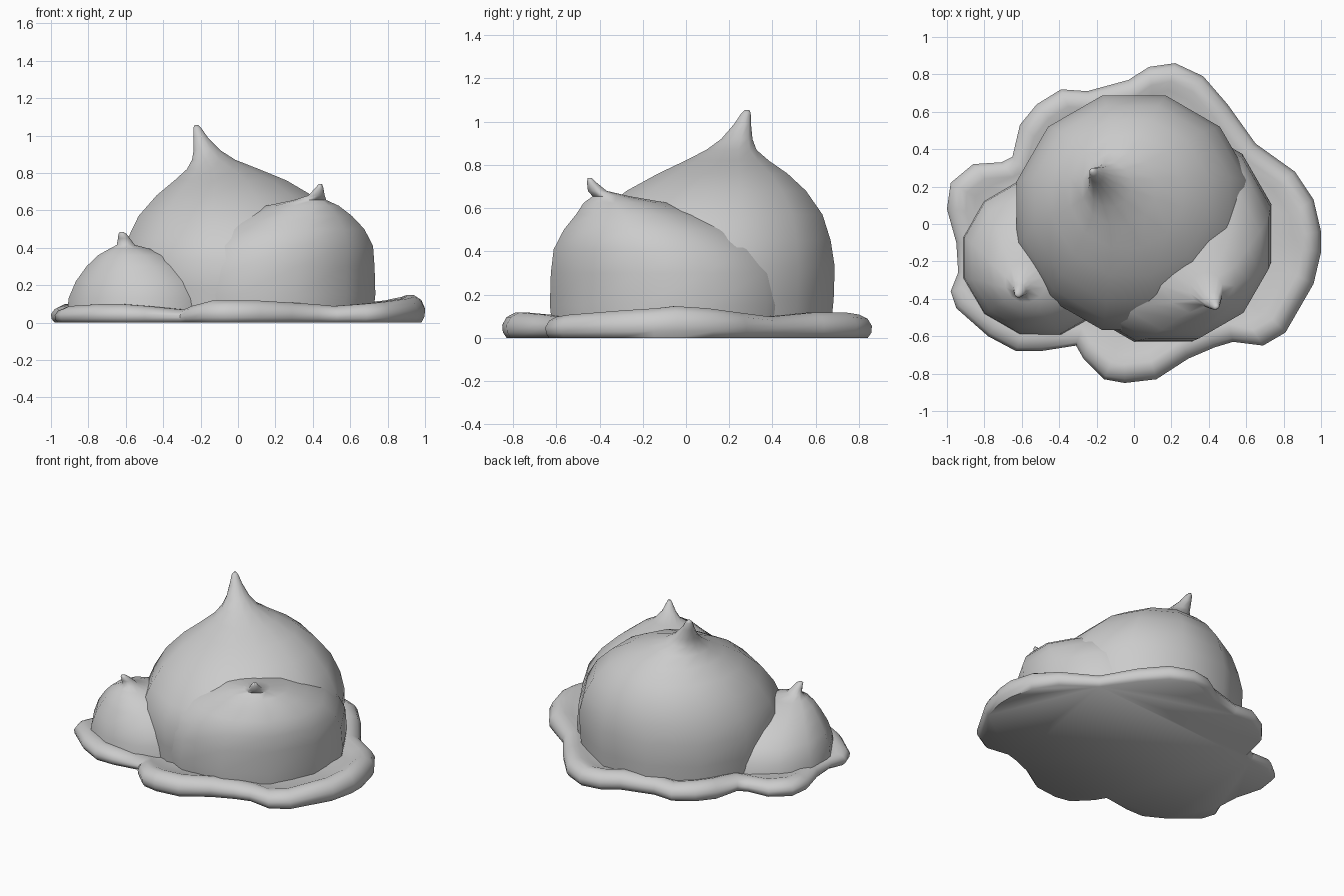
import bpy
import bmesh
from math import cos, sin, pi, radians
from mathutils import Vector

cube = bpy.data.objects.get("Cube")
if cube:
    bpy.data.objects.remove(cube, do_unlink=True)

GREY = (0.6, 0.6, 0.6, 1.0)
cream = bpy.data.materials.new("cream_grey")
cream.use_nodes = True
cream.diffuse_color = GREY
cream.node_tree.nodes["Principled BSDF"].inputs["Base Color"].default_value = GREY


def loft(name, rings, angle):
    """Skin a stack of closed rings, cap both ends and shade it smooth."""
    bm = bmesh.new()
    loops = [[bm.verts.new(p) for p in ring] for ring in rings]
    count = len(loops[0])
    for low, high in zip(loops, loops[1:]):
        for i in range(count):
            j = (i + 1) % count
            bm.faces.new((low[i], low[j], high[j], high[i]))
    bm.faces.new(loops[0][::-1])
    bm.faces.new(loops[-1])
    bmesh.ops.recalc_face_normals(bm, faces=bm.faces[:])
    mesh = bpy.data.meshes.new(name)
    bm.to_mesh(mesh)
    bm.free()
    mesh.materials.append(cream)
    obj = bpy.data.objects.new(name, mesh)
    bpy.context.collection.objects.link(obj)
    bpy.ops.object.select_all(action='DESELECT')
    obj.select_set(True)
    bpy.context.view_layer.objects.active = obj
    bpy.ops.object.shade_smooth_by_angle(angle=radians(angle))
    return obj


def dollop(name, profile, sides=12):
    """A leaning dome with a pulled peak; profile rows are x, y, z, radius."""
    rings = []
    for x, y, z, r in profile:
        turns = [2 * pi * (i + 0.5) / sides for i in range(sides)]
        rings.append([(x + r * cos(a), y + r * sin(a), z) for a in turns])
    return loft(name, rings, 80)


# Three dollops, each leaning towards its peak
dollop("large_dollop", [
    (0, .06, .03, .63), (0, .06, .18, .645), (0, .06, .33, .65),
    (0, .08, .45, .61), (-.01, .11, .57, .54), (-.02, .14, .68, .43),
    (-.04, .17, .76, .31), (-.08, .19, .82, .20), (-.13, .21, .87, .12),
    (-.165, .235, .92, .075), (-.2, .262, .99, .04), (-.218, .278, 1.04, .022),
    (-.222, .283, 1.055, .01)])
dollop("medium_dollop", [
    (.155, -.05, .03, .585), (.155, -.05, .15, .6), (.165, -.06, .3, .585),
    (.21, -.1, .41, .53), (.26, -.15, .5, .43), (.31, -.21, .57, .31),
    (.345, -.28, .625, .2), (.385, -.345, .655, .09), (.42, -.41, .68, .045),
    (.435, -.437, .72, .022), (.44, -.445, .74, .01)])
dollop("small_dollop", [
    (-.5, -.18, .03, .43), (-.5, -.18, .13, .42), (-.51, -.2, .22, .37),
    (-.53, -.23, .3, .29), (-.555, -.275, .36, .2), (-.58, -.31, .395, .11),
    (-.6, -.335, .415, .05), (-.61, -.355, .45, .033), (-.618, -.372, .475, .022),
    (-.622, -.376, .484, .01)])

# Puddle outline, anticlockwise: x, y and rim height in hundredths
OUTLINE = [
    (22, 86, 11), (8, 84, 11), (-3, 77, 11), (-25, 71, 10), (-39, 72, 10),
    (-52, 64, 11), (-61, 53, 11), (-65, 36, 9), (-71, 33, 8), (-86, 32, 9),
    (-98, 22, 10), (-100, 8, 9), (-95, -10, 8), (-94, -26, 8), (-98, -36, 8),
    (-95, -45, 9), (-78, -60, 10), (-63, -68, 10), (-50, -68, 9), (-31, -65, 7),
    (-27, -72, 9), (-16, -83, 12), (-5, -85, 12), (12, -83, 12), (29, -72, 11),
    (43, -66, 10), (53, -63, 9), (69, -65, 10), (81, -58, 11), (96, -32, 13),
    (100, -15, 14), (100, -4, 15), (96, 13, 14), (86, 28, 12), (65, 43, 10),
    (50, 64, 12), (37, 79, 12)]
edge = [Vector((x, y, 0)) / 100 for x, y, h in OUTLINE]
rim = [h / 100 for x, y, h in OUTLINE]
n = len(edge)


def inset(dist, height):
    """Outline moved inwards by dist; height is a fraction of the rim."""
    ring = []
    for i, p in enumerate(edge):
        along = edge[(i + 2) % n] - edge[i - 2]
        inward = Vector((-along.y, along.x, 0)).normalized()
        ring.append(p + inward * dist + Vector((0, 0, rim[i] * height)))
    return ring


# Rounded lip, then a shallow trough running in under the dollops
floor = [(p.x * .62, p.y * .62, .07) for p in edge]
loft("puddle", [inset(.02, 0), inset(.003, .22), inset(0, .5), inset(.02, .8),
                inset(.06, .98), inset(.1, .98), inset(.15, .8), floor], 60)
